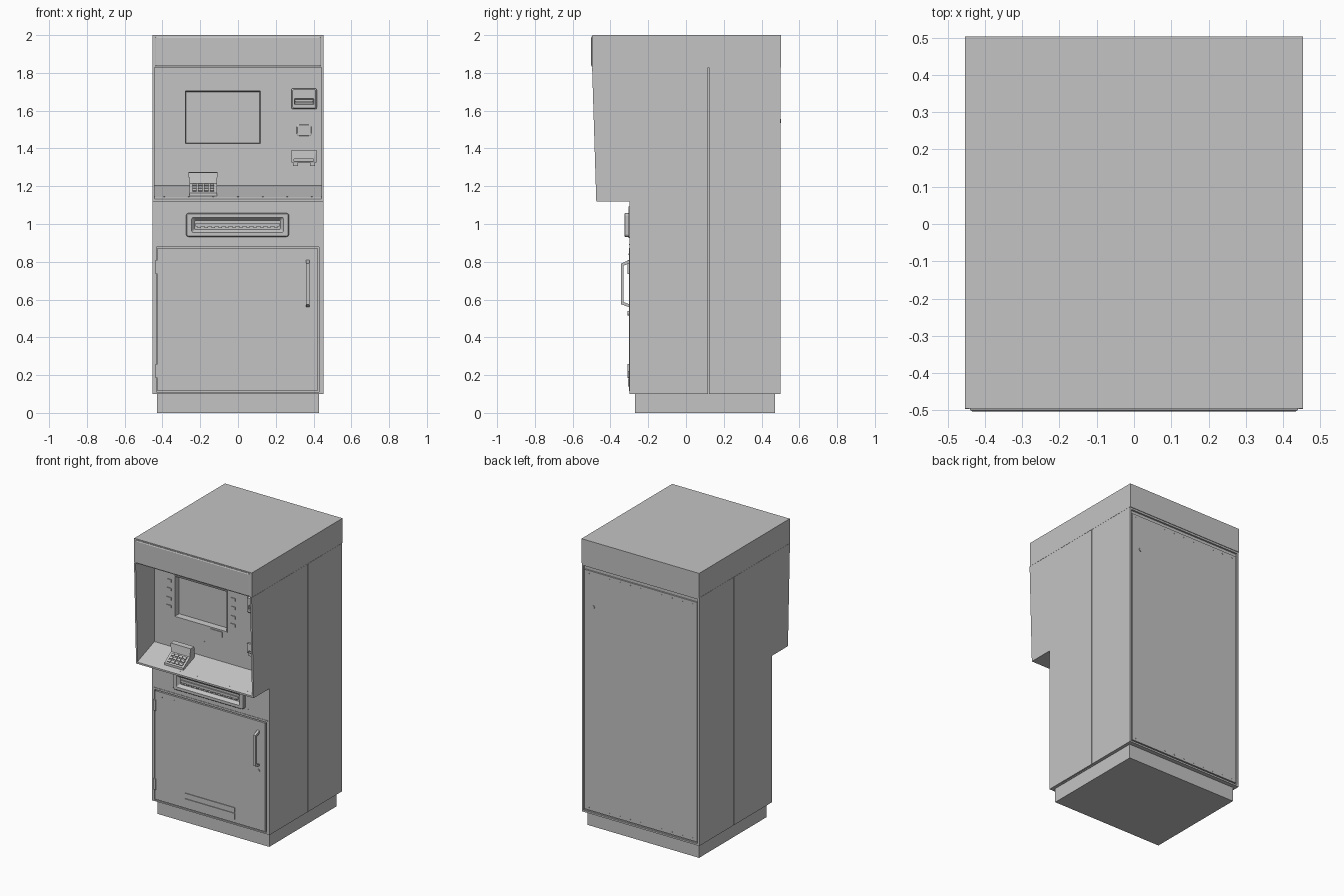
import bpy, bmesh, math
from mathutils import Vector

cube = bpy.data.objects.get("Cube")
if cube:
    bpy.data.objects.remove(cube, do_unlink=True)

grey = bpy.data.materials.new("warm_free_grey")
grey.use_nodes = True
grey.diffuse_color = (0.55, 0.55, 0.55, 1)
grey.node_tree.nodes["Principled BSDF"].inputs["Base Color"].default_value = (0.55, 0.55, 0.55, 1)


def finish(name, bm):
    bmesh.ops.recalc_face_normals(bm, faces=bm.faces)
    mesh = bpy.data.meshes.new(name)
    bm.to_mesh(mesh)
    bm.free()
    mesh.materials.append(grey)
    obj = bpy.data.objects.new(name, mesh)
    bpy.context.collection.objects.link(obj)
    return obj


def loft(name, loops):
    """Join matching loops of points with quads and cap both ends."""
    bm = bmesh.new()
    rings = [[bm.verts.new(p) for p in loop] for loop in loops]
    for a, b in zip(rings, rings[1:]):
        for i in range(len(a)):
            j = (i + 1) % len(a)
            bm.faces.new((a[i], a[j], b[j], b[i]))
    bm.faces.new(rings[0])
    bm.faces.new(rings[-1])
    return finish(name, bm)


def rect(x0, x1, z0, z1, y, r=0.0):
    """Upright rectangle at depth y, with rounded corners when r > 0."""
    corners = [(x1, z1, -1, -1), (x0, z1, 1, -1), (x0, z0, 1, 1), (x1, z0, -1, 1)]
    pts = []
    for k, (x, z, sx, sz) in enumerate(corners):
        for s in range(5 if r else 1):
            a = math.radians(90 * k + 22.5 * s)
            if r:
                pts.append((x + sx * r + r * math.cos(a), y, z + sz * r + r * math.sin(a)))
            else:
                pts.append((x, y, z))
    return pts


def grow(box, d):
    return (box[0] - d, box[1] + d, box[2] - d, box[3] + d)


def box(name, x0, x1, y0, y1, z0, z1, r=0.0):
    return loft(name, [rect(x0, x1, z0, z1, y1, r), rect(x0, x1, z0, z1, y0, r)])


def extrude(name, profile, x0, x1):
    """Side profile of (y, z) points pushed along x."""
    return loft(name, [[(x, y, z) for y, z in profile] for x in (x0, x1)])


def stud(name, x, y, z, radius, depth=0.004, axis=(0, -1, 0), sides=12):
    """Short round pin centred on a surface."""
    bm = bmesh.new()
    rot = Vector((0, 0, 1)).rotation_difference(Vector(axis)).to_matrix().to_4x4()
    bmesh.ops.create_cone(bm, cap_ends=True, segments=sides, radius1=radius,
                          radius2=radius, depth=depth, matrix=rot)
    bmesh.ops.translate(bm, verts=bm.verts, vec=(x, y, z))
    return finish(name, bm)


W, IN = 0.453, 0.441          # outer and inner half widths
FACE, FRONT = -0.29, -0.30    # upper panel and lower front depths

# Cabinet: plinth, hidden core, side walls with the projecting hood
box("plinth", -0.43, 0.43, -0.27, 0.47, 0, 0.11)
box("core", -0.435, 0.435, -0.2, 0.3, 0.1, 1.83)
side = [(FRONT, 0.1), (0.117, 0.1), (0.117, 1.828), (-0.497, 1.828), (-0.475, 1.12), (FRONT, 1.12)]
for label, s in (("left", 1), ("right", -1)):
    extrude(label + "_side_wall", side, s * IN, s * W)

# Rear shell with a door set into a narrow gap
shell, door = (-W, W, 0.1, 1.828), (-0.432, 0.432, 0.122, 1.79)
gap = (-0.44, 0.44, 0.112, 1.815)
loft("rear_shell", [rect(*shell, 0.123), rect(*shell, 0.5), rect(*gap, 0.5), rect(*gap, 0.488),
                    rect(*door, 0.488), rect(*door, 0.498)])
stud("rear_lock", 0.365, 0.499, 1.545, 0.011, 0.008)
for i in range(11):
    x = -0.4 + 0.08 * i
    stud("rear_top_rivet", x, 0.498, 1.77, 0.004)
    stud("rear_bottom_rivet", x, 0.498, 0.14, 0.004)

# Header with a bevelled front plate
box("header", -W, W, -0.495, 0.503, 1.829, 2)
plate = (-0.44, 0.44, 1.835, 1.992)
loft("header_plate", [rect(*plate, -0.49), rect(*plate, -0.499), rect(*grow(plate, -0.006), -0.503)])

# Upper panel with sunken screen and raised bezel
panel, screen = (-IN, IN, 1.15, 1.829), (-0.275, 0.114, 1.43, 1.7)
rim = grow(screen, 0.01)
loft("upper_panel", [rect(*panel, -0.19), rect(*panel, FACE), rect(*rim, FACE), rect(*rim, FACE - 0.006),
                     rect(*grow(screen, 0.004), FACE - 0.006), rect(*screen, FACE + 0.035)])
stud("camera", -0.08, FACE, 1.74, 0.006, 0.006)
stud("sensor", -0.06, FACE, 1.3, 0.011, 0.006)
box("screen_tab", -0.005, 0.085, FACE - 0.005, FACE, 1.375, 1.412)

# Selection keys beside the screen
for z in (1.65, 1.59, 1.525, 1.47):
    for x in (-0.347, 0.148):
        box("selection_key", x, x + 0.036, FACE - 0.005, FACE, z, z + 0.022, 0.003)

# Card reader, contactless pad and receipt slot
reader = (0.283, 0.417, 1.608, 1.718)
mouth = (0.298, 0.402, 1.632, 1.664)
loft("card_reader", [rect(*reader, FACE, 0.008), rect(*reader, FACE - 0.012, 0.008),
                     rect(*grow(reader, -0.006), FACE - 0.018, 0.008),
                     rect(*mouth, FACE - 0.018, 0.004), rect(*grow(mouth, -0.004), FACE - 0.003, 0.004)])
box("card_lip", 0.305, 0.395, FACE - 0.024, FACE, 1.643, 1.652)
pad = (0.31, 0.39, 1.465, 1.528)
loft("contactless_pad", [rect(*pad, FACE, 0.012), rect(*pad, FACE - 0.004, 0.012),
                         rect(*grow(pad, -0.004), FACE - 0.007, 0.01)])
receipt = (0.281, 0.416, 1.325, 1.393)
slot = (0.297, 0.4, 1.333, 1.345)
loft("receipt_printer", [rect(*receipt, FACE, 0.006), rect(*receipt, FACE - 0.014, 0.006),
                         rect(*slot, FACE - 0.018, 0.003), rect(*slot, FACE - 0.003, 0.003)])
for x in (0.29, 0.38):
    box("receipt_foot", x, x + 0.028, FACE - 0.012, FACE, 1.306, 1.326, 0.005)

# Sloping shelf
extrude("shelf", [(-0.475, 1.12), (-0.475, 1.132), (-0.468, 1.139), (FACE, 1.205),
                  (-0.2, 1.205), (-0.2, 1.12)], -IN, IN)
slope = Vector((0, -0.066, 0.178)).normalized()
for i in range(7):
    stud("shelf_rivet", -0.39 + 0.13 * i, -0.455, 1.1438, 0.004, axis=slope)

# Keypad housing with a raised hood and a grid of keys
extrude("keypad_body", [(-0.44, 1.14), (-0.44, 1.165), (-0.37, 1.215), (-0.365, 1.245),
                        (-0.36, 1.27), (-0.325, 1.27), (-0.315, 1.18)], -0.258, -0.112)
extrude("keypad_hood", [(-0.37, 1.245), (-0.366, 1.272), (-0.33, 1.275), (-0.32, 1.245)], -0.262, -0.108)
for row in range(3):
    for col in range(4):
        x = -0.242 + 0.031 * col
        y, z = -0.431 + 0.02 * row, 1.1714 + 0.0143 * row
        extrude("key", [(y, z), (y - 0.004, z + 0.006), (y + 0.009, z + 0.0155), (y + 0.014, z + 0.01)],
                x, x + 0.023)

# Lower front with a door in a groove
lower, leaf = (-IN, IN, 0.1, 1.125), (-0.426, 0.422, 0.116, 0.872)
groove = grow(leaf, 0.006)
loft("lower_front", [rect(*lower, -0.19), rect(*lower, FRONT), rect(*groove, FRONT), rect(*groove, FRONT + 0.012),
                     rect(*leaf, FRONT + 0.012), rect(*leaf, FRONT - 0.003)])
box("seam_strip", -IN, IN, FRONT - 0.003, FRONT, 0.888, 0.893)

# Cash dispenser: backing plate, frame, funnel and shutter
box("dispenser_plate", -0.298, 0.292, FRONT - 0.004, FRONT, 0.925, 1.092, 0.012)
frame, well = (-0.275, 0.27, 0.932, 1.058), (-0.245, 0.24, 0.955, 1.035)
loft("dispenser_frame", [rect(*frame, FRONT, 0.015), rect(*frame, FRONT - 0.022, 0.015),
                         rect(*grow(frame, -0.004), FRONT - 0.026, 0.012), rect(*well, FRONT - 0.026, 0.008),
                         rect(*grow(well, -0.016), FRONT - 0.006, 0.006)])
box("dispenser_shutter", -0.225, 0.22, FRONT - 0.014, FRONT, 0.987, 1.004)
for i in range(12):
    x = -0.215 + 0.037 * i
    box("shutter_tooth", x, x + 0.018, FRONT - 0.016, FRONT, 0.98, 0.988)

# Door fittings: hinges, handle, lock, letter plate and rivets
for z in (0.185, 0.735):
    box("hinge", -0.437, -0.418, FRONT - 0.009, FRONT, z, z + 0.075)
extrude("door_handle", [(FRONT, 0.81), (-0.345, 0.79), (-0.345, 0.575), (FRONT, 0.56),
                        (FRONT, 0.575), (-0.332, 0.587), (-0.332, 0.778), (FRONT, 0.793)], 0.36, 0.378)
stud("door_lock", 0.369, FRONT - 0.004, 0.528, 0.012, 0.01)
for z0, z1 in ((0.14, 0.183), (0.188, 0.222)):
    box("letter_plate", -0.195, 0.19, FRONT - 0.008, FRONT, z0, z1)
for x in (-0.375, -0.28):
    stud("door_rivet", x, FRONT - 0.003, 0.84, 0.005)
